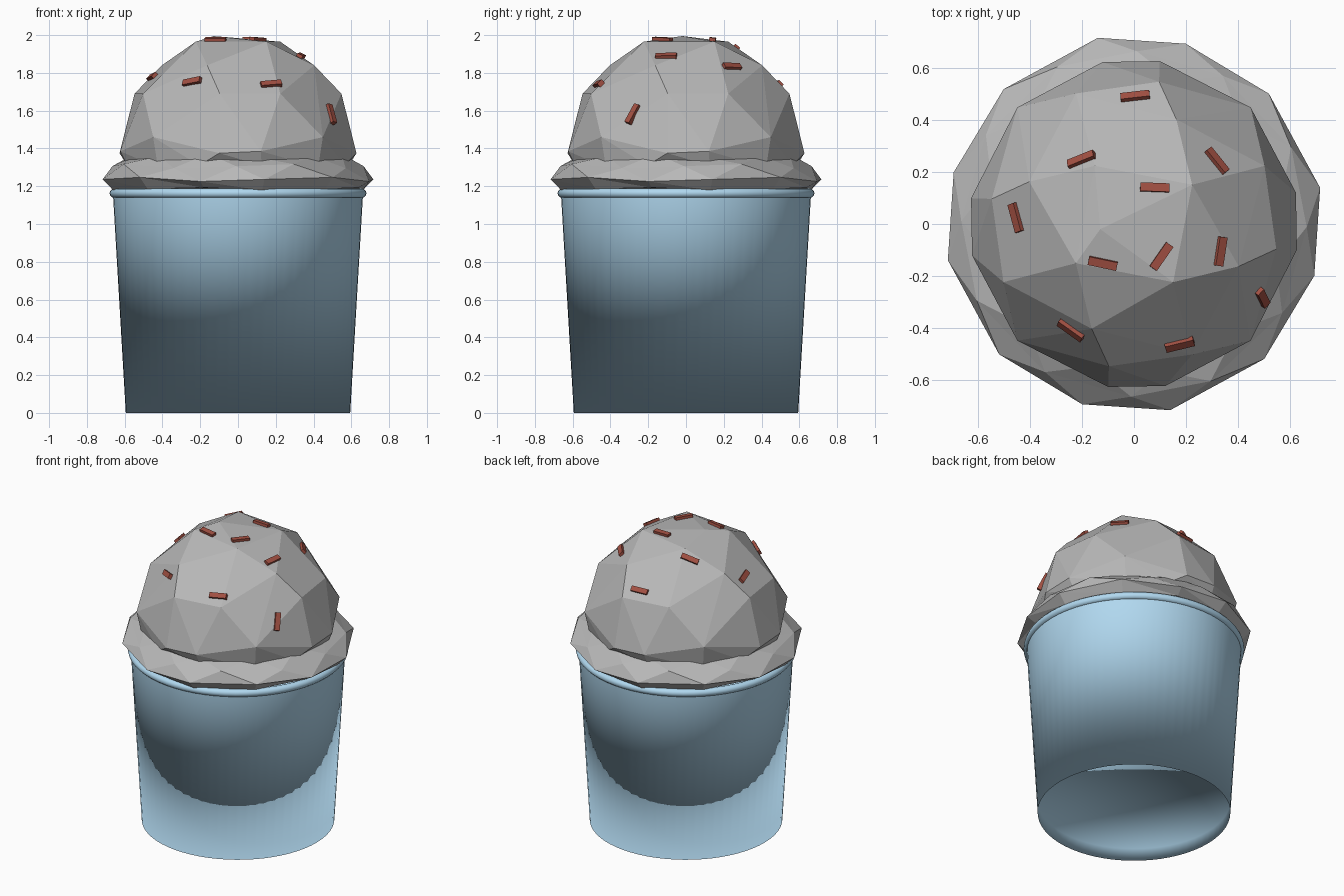
import bpy, bmesh, math
from mathutils import Vector, Matrix
from mathutils.bvhtree import BVHTree

if "Cube" in bpy.data.objects:
    bpy.data.objects.remove(bpy.data.objects["Cube"])


def material(name, rgb):
    m = bpy.data.materials.new(name)
    m.diffuse_color = (*rgb, 1)
    m.use_nodes = True
    m.node_tree.nodes["Principled BSDF"].inputs["Base Color"].default_value = m.diffuse_color
    return m


def finish(bm, name, mat, smooth=False):
    bmesh.ops.recalc_face_normals(bm, faces=bm.faces)
    for f in bm.faces:
        f.smooth = smooth
    me = bpy.data.meshes.new(name)
    bm.to_mesh(me)
    bm.free()
    ob = bpy.data.objects.new(name, me)
    bpy.context.collection.objects.link(ob)
    me.materials.append(mat)
    return ob


def polar(r, deg, z):
    a = math.radians(deg)
    return Vector((r * math.cos(a), r * math.sin(a), z))


def lathe(name, profile, mat, steps=64, closed=False):
    bm = bmesh.new()
    vs = [bm.verts.new((r, 0, z)) for r, z in profile]
    pairs = list(zip(vs, vs[1:])) + ([(vs[-1], vs[0])] if closed else [])
    es = [bm.edges.new(p) for p in pairs]
    bmesh.ops.spin(bm, geom=vs + es, axis=(0, 0, 1), cent=(0, 0, 0),
                   angle=2 * math.pi, steps=steps)
    bmesh.ops.remove_doubles(bm, verts=bm.verts, dist=1e-4)
    return finish(bm, name, mat, True)


blue = material("cup_blue", (0.44, 0.69, 0.87))
red = material("sprinkle_red", (0.36, 0.08, 0.055))
grey = material("scoop_grey", (0.48, 0.48, 0.48))

# Cup with a slightly recessed floor, and its rolled rim
lathe("cup", [(0, 0.085), (0.594, 0.085), (0.594, 0), (0.662, 1.16)], blue)
lathe("cup_rim", [(0.655 + 0.025 * math.cos(k * math.pi / 6),
                   1.163 + 0.025 * math.sin(k * math.pi / 6)) for k in range(12)],
      blue, closed=True)

# Scoop: faceted dome, each (radius, angle, height) repeated four times around
dome_points = [(0.27, -56, 1.965), (0.435, -22, 1.84), (0.556, -10, 1.69),
               (0.55, 24, 1.69), (0.635, 11, 1.385), (0.635, -9, 1.375),
               (0.635, 45, 1.46), (0.60, 12, 1.31), (0.60, -20, 1.31),
               (0.60, 45, 1.30), (0.45, 20, 1.18)]
bm = bmesh.new()
for r, a, z in dome_points:
    for q in range(4):
        bm.verts.new(polar(r, a + 90 * q, z))
bm.verts.new((-0.13, -0.02, 1.995))
bmesh.ops.convex_hull(bm, input=bm.verts)
bmesh.ops.delete(bm, geom=[v for v in bm.verts if not v.link_faces], context='VERTS')
dome_tree = BVHTree.FromBMesh(bm)
finish(bm, "scoop", grey)

# Skirt: wavy faceted collar where the scoop spills over the rim
angles = (11, 44, 74)
rows = [(0.45, 1.19, 0, 0.0), (0.665, 1.185, 0, 0.008), (0.722, 1.235, 0, 0.012),
        (0.665, 1.305, 15, 0.012), (0.57, 1.36, 0, 0.012), (0.45, 1.30, 0, 0.0)]
bm = bmesh.new()
grid = []
for i, (r, z, twist, wave) in enumerate(rows):
    grid.append([bm.verts.new(polar(r + 0.008 * (k % 3 == 0), angles[k % 3] + 90 * (k // 3) + twist,
                                    z + wave * (1, -0.8, 0.1)[(k + i) % 3]))
                 for k in range(12)])
for i in range(len(rows)):
    a, b = grid[i], grid[(i + 1) % len(rows)]
    for k in range(12):
        n = (k + 1) % 12
        if i == 3:
            bm.faces.new((a[k], a[n], b[n]))
            bm.faces.new((a[k], b[n], b[k]))
        else:
            bm.faces.new((a[k], a[n], b[k]))
            bm.faces.new((a[n], b[n], b[k]))
finish(bm, "scoop_skirt", grey)

# Sprinkles: (x, y, heading) laid flat on the scoop facets
sprinkles = [(0.005, 0.487, 5), (-0.2, 0.245, 5), (0.08, 0.14, -2), (0.315, 0.24, -53),
             (-0.45, 0.025, -68), (-0.12, -0.15, -12), (0.105, -0.125, 55),
             (0.33, -0.105, 82), (0.49, -0.28, 138), (-0.24, -0.405, -20),
             (0.175, -0.46, 18)]
for i, (x, y, heading) in enumerate(sprinkles):
    hit, nor, _, _ = dome_tree.ray_cast(Vector((x, y, 3)), Vector((0, 0, -1)))
    if nor.z < 0:
        nor = -nor
    d = polar(1, heading, 0)
    d = (d - nor * d.dot(nor)).normalized()
    rot = Matrix((d, nor.cross(d), nor)).transposed().to_4x4()
    bm = bmesh.new()
    bmesh.ops.create_cube(bm, size=1, matrix=Matrix.Translation(hit + nor * 0.003) @ rot
                          @ Matrix.Diagonal((0.112, 0.033, 0.028, 1)))
    finish(bm, f"sprinkle_{i + 1}", red)
